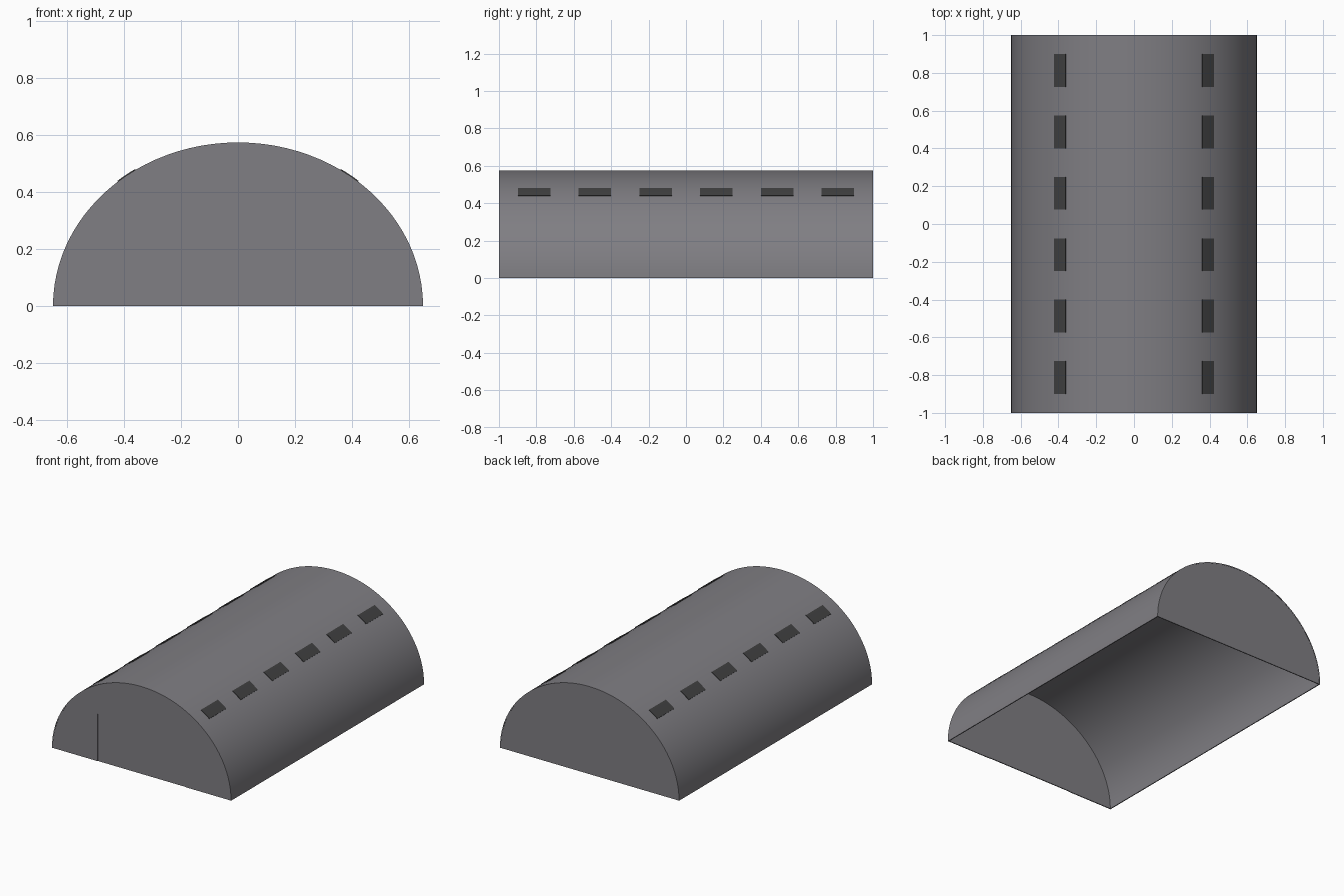
import bpy, bmesh, math

if "Cube" in bpy.data.objects:
    bpy.data.objects.remove(bpy.data.objects["Cube"])

A, B, HALF = 0.65, 0.575, 1.0      # arch half width, height, half length
T = 0.006                          # sheet thickness
DOOR_W, DOOR_H = 0.32, 0.31


def material(name, rgb):
    m = bpy.data.materials.new(name)
    m.diffuse_color = (*rgb, 1)
    m.use_nodes = True
    m.node_tree.nodes["Principled BSDF"].inputs["Base Color"].default_value = m.diffuse_color
    return m


steel = material("grey steel", (0.215, 0.21, 0.228))
glass = material("dark glass", (0.052, 0.052, 0.053))


def arc(a, b, t0, t1, n):
    return [(a * math.cos(t0 + (t1 - t0) * i / n),
             b * math.sin(t0 + (t1 - t0) * i / n)) for i in range(n + 1)]


def extrude_profile(name, pts, y0, y1, mat):
    """Closed x-z outline swept along y."""
    bm = bmesh.new()
    ends = [[bm.verts.new((x, y, z)) for x, z in pts] for y in (y0, y1)]
    n = len(pts)
    for i in range(n):
        j = (i + 1) % n
        bm.faces.new((ends[0][i], ends[0][j], ends[1][j], ends[1][i]))
    bm.faces.new(ends[0])
    bm.faces.new(ends[1])
    bmesh.ops.recalc_face_normals(bm, faces=bm.faces)
    me = bpy.data.meshes.new(name)
    bm.to_mesh(me)
    bm.free()
    ob = bpy.data.objects.new(name, me)
    bpy.context.collection.objects.link(ob)
    me.materials.append(mat)
    bpy.ops.object.select_all(action='DESELECT')
    ob.select_set(True)
    bpy.context.view_layer.objects.active = ob
    bpy.ops.object.shade_smooth_by_angle(angle=math.radians(30))
    return ob


def band(t0, t1, n, inner, outer):
    """Outline of a curved strip between two offsets from the arch."""
    return (arc(A + outer, B + outer, t0, t1, n)
            + arc(A + inner, B + inner, t0, t1, n)[::-1])


# Arched roof shell, open underneath
extrude_profile("roof_shell", band(0, math.pi, 48, -T, 0), -HALF, HALF, steel)

# End walls just inside the shell
inner = arc(A - T, B - T, 0, math.pi, 48)
extrude_profile("back_wall", inner, HALF - T - 0.001, HALF - 0.001, steel)
doorway = [(-DOOR_W, 0), (-DOOR_W, DOOR_H), (DOOR_W, DOOR_H), (DOOR_W, 0)]
extrude_profile("front_wall", inner + doorway, -HALF + 0.001, -HALF + 0.001 + T, steel)

# Door panel, set back slightly in its opening
extrude_profile("front_door", doorway, -HALF + 0.004, -HALF + 0.004 + T, steel)

# Rows of skylights on both roof slopes
t0, t1 = math.acos(0.422 / A), math.acos(0.36 / A)
for side, (s, e) in {"right": (t0, t1), "left": (math.pi - t1, math.pi - t0)}.items():
    for i in range(6):
        y = -0.8125 + 0.325 * i
        extrude_profile(f"{side}_skylight_{i + 1}", band(s, e, 4, -0.003, 0.003),
                        y - 0.087, y + 0.087, glass)
